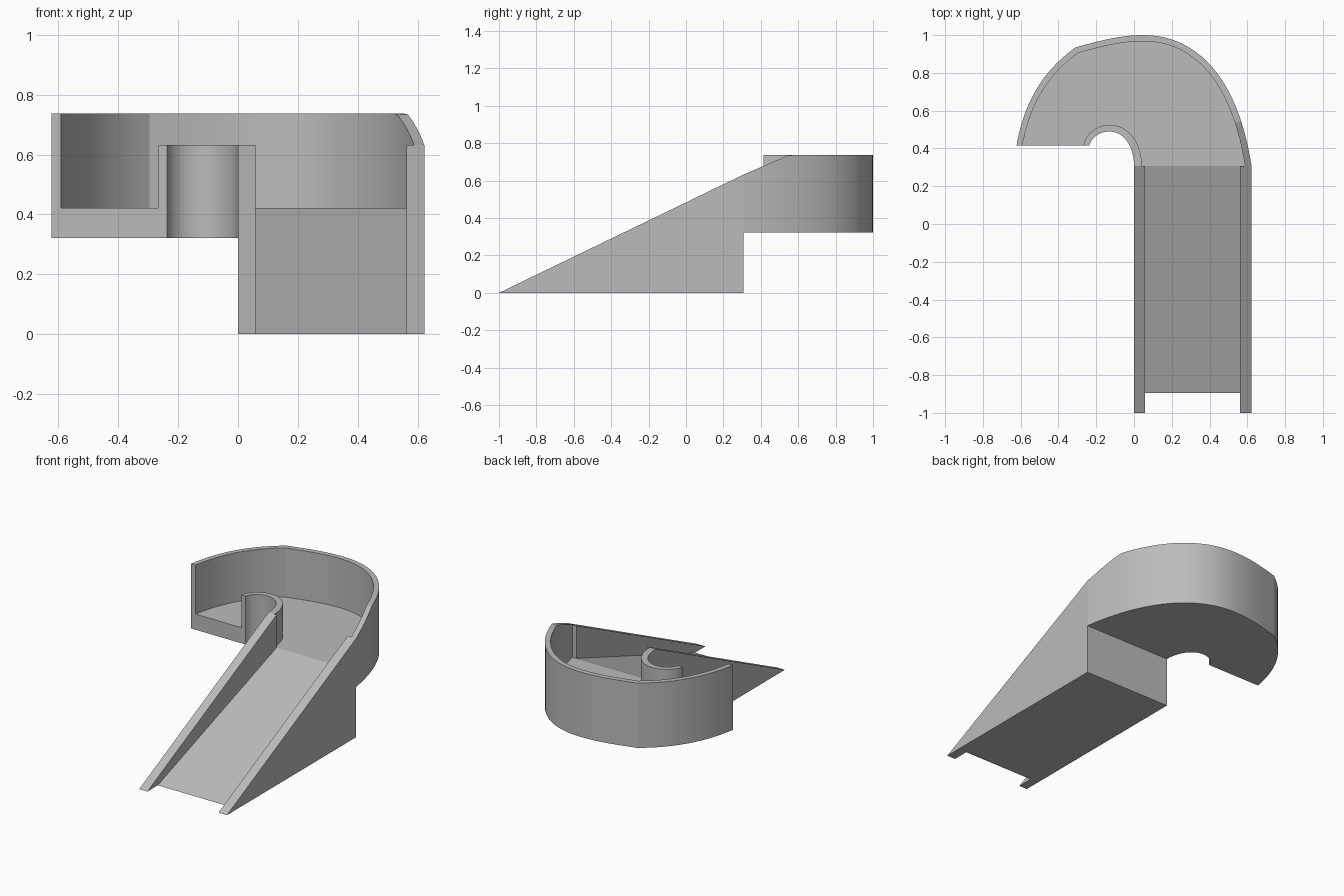
import bpy, bmesh, math
from mathutils import Vector
from mathutils.geometry import interpolate_bezier

if "Cube" in bpy.data.objects:
    bpy.data.objects.remove(bpy.data.objects["Cube"], do_unlink=True)

grey = bpy.data.materials.new("plain_grey")
grey.use_nodes = True
grey.diffuse_color = (0.5, 0.5, 0.5, 1)
grey.node_tree.nodes["Principled BSDF"].inputs["Base Color"].default_value = (0.5, 0.5, 0.5, 1)

JOIN_Y, END_Y = 0.307, 0.415      # landing limits: ramp side, open end
BASE, DECK = 0.322, 0.422         # landing slab underside and top
RAIL, TOP = 0.632, 0.737          # low and high wall tops


def finish(name, bm, smooth=False):
    bmesh.ops.recalc_face_normals(bm, faces=bm.faces)
    mesh = bpy.data.meshes.new(name)
    bm.to_mesh(mesh)
    bm.free()
    mesh.materials.append(grey)
    obj = bpy.data.objects.new(name, mesh)
    bpy.context.collection.objects.link(obj)
    if smooth:
        bpy.ops.object.select_all(action='DESELECT')
        obj.select_set(True)
        bpy.context.view_layer.objects.active = obj
        bpy.ops.object.shade_smooth_by_angle(angle=math.radians(14))
    return obj


def prism(name, outline, offset):
    """Extrude a flat outline along an offset."""
    bm = bmesh.new()
    face = bm.faces.new([bm.verts.new(p) for p in outline])
    new = bmesh.ops.extrude_face_region(bm, geom=[face], use_keep_orig=True)["geom"]
    bmesh.ops.translate(bm, vec=offset, verts=[v for v in new if isinstance(v, bmesh.types.BMVert)])
    return finish(name, bm)


def side_prism(name, x0, x1, profile):
    return prism(name, [(x0, y, z) for y, z in profile], (x1 - x0, 0, 0))


def curve(*segments):
    """Join bezier segments given as (start, handle, handle, end, count)."""
    pts = []
    for a, h1, h2, b, n in segments:
        part = interpolate_bezier(*(Vector((*p, 0)) for p in (a, h1, h2, b)), n)
        pts += part[1:] if pts else part
    return pts


def offset_path(pts, start, end):
    """Shift a path to its left, keeping both ends on the landing limits."""
    out = []
    for i, p in enumerate(pts):
        t = (pts[min(i + 1, len(pts) - 1)] - pts[max(i - 1, 0)]).normalized()
        d = start + (end - start) * i / (len(pts) - 1)
        out.append(p + Vector((-t.y, t.x, 0)) * d)
    out[0].y, out[-1].y = JOIN_Y, END_Y
    return out


def curved_wall(name, a, b, top):
    """Wall between two matching paths, with its top height as a function of y."""
    bm = bmesh.new()
    rings = [[bm.verts.new((p.x, p.y, z)) for p, z in
              ((p, BASE), (q, BASE), (q, top(q.y)), (p, top(p.y)))] for p, q in zip(a, b)]
    for r, s in zip(rings, rings[1:]):
        for k in range(4):
            bm.faces.new((r[k], r[k - 1], s[k - 1], s[k]))
    bm.faces.new(rings[0])
    bm.faces.new(rings[-1])
    return finish(name, bm, True)


# Straight ramp: sloping bed between two triangular side walls
wall_profile = [(-1, 0), (JOIN_Y, 0), (JOIN_Y, RAIL)]
side_prism("ramp_right_wall", 0, 0.058, wall_profile)
side_prism("ramp_left_wall", 0.562, 0.622, wall_profile)
side_prism("ramp_bed", 0.058, 0.562, [(-0.895, 0), (JOIN_Y, 0), (JOIN_Y, DECK)])

# Plan curves of the landing
outer = curve(((0.622, JOIN_Y), (0.55, 0.78), (0.33, 1), (0.05, 1), 28),
              ((0.05, 1), (-0.08, 1), (-0.2, 0.965), (-0.31, 0.935), 12),
              ((-0.31, 0.935), (-0.47, 0.82), (-0.58, 0.66), (-0.622, END_Y), 20))
inner = curve(((0, JOIN_Y), (0, 0.42), (-0.06, 0.49), (-0.13, 0.49), 16),
              ((-0.13, 0.49), (-0.18, 0.49), (-0.225, 0.46), (-0.237, END_Y), 14))
outer_in = offset_path(outer, 0.034, 0.031)
inner_out = offset_path(inner, -0.042, -0.03)

# Landing walls and slab
curved_wall("outer_curved_wall", outer, outer_in,
            lambda y: min(TOP, RAIL + max(0, y - JOIN_Y) * 0.43) if y < 0.56 else TOP)
# The far end of the outer wall stays at full height
wall = bpy.data.objects["outer_curved_wall"]
for v in wall.data.vertices:
    if v.co.x < 0 and v.co.z > DECK:
        v.co.z = TOP
curved_wall("inner_curved_wall", inner, inner_out, lambda y: RAIL)
prism("landing_slab", [(p.x, p.y, BASE) for p in outer_in + inner_out[::-1]], (0, 0, DECK - BASE))
